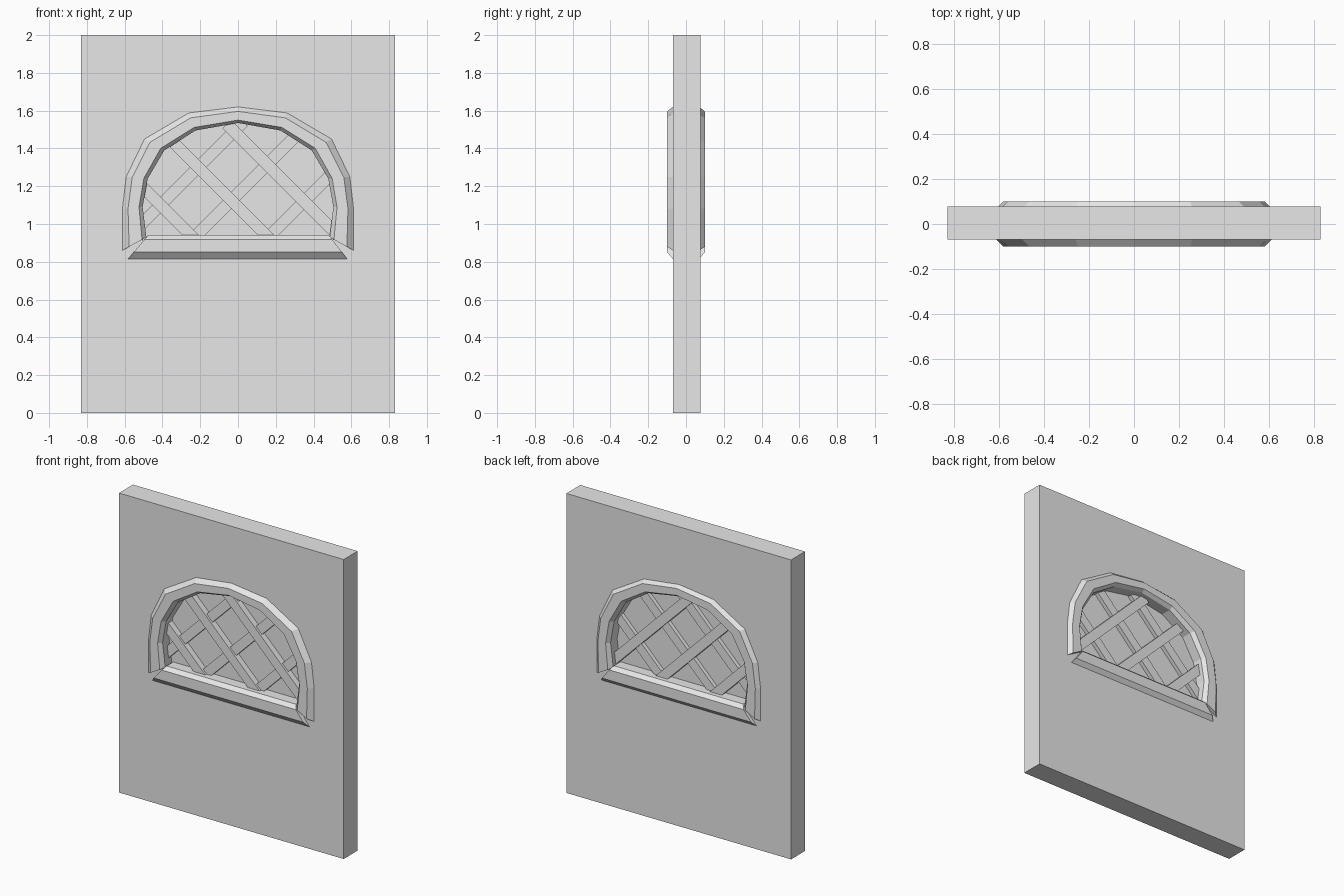
import bpy, bmesh, math
from mathutils import Vector, Matrix

cube = bpy.data.objects.get("Cube")
if cube:
    bpy.data.objects.remove(cube, do_unlink=True)

stone = bpy.data.materials.new("plain grey")
stone.use_nodes = True
stone.diffuse_color = (0.8, 0.8, 0.8, 1)
stone.node_tree.nodes["Principled BSDF"].inputs["Base Color"].default_value = (0.8, 0.8, 0.8, 1)


def finish(bm, name):
    bmesh.ops.recalc_face_normals(bm, faces=bm.faces)
    mesh = bpy.data.meshes.new(name)
    bm.to_mesh(mesh)
    bm.free()
    mesh.materials.append(stone)
    obj = bpy.data.objects.new(name, mesh)
    bpy.context.collection.objects.link(obj)
    return obj


def slab(name, loops, y0, y1):
    """Fill closed x-z outlines (inner ones are holes) and give them depth."""
    bm = bmesh.new()
    edges = []
    for loop in loops:
        vs = [bm.verts.new((x, y0, z)) for x, z in loop]
        edges += [bm.edges.new((a, b)) for a, b in zip(vs, vs[1:] + vs[:1])]
    bmesh.ops.triangle_fill(bm, edges=edges, use_beauty=True, use_dissolve=False)
    out = bmesh.ops.extrude_face_region(bm, geom=bm.faces[:])
    moved = [v for v in out["geom"] if isinstance(v, bmesh.types.BMVert)]
    bmesh.ops.translate(bm, verts=moved, vec=(0, y1 - y0, 0))
    return finish(bm, name)


def moulding(name, outer, inner, section):
    """Sweep a section (share from outer to inner, y) along two matched paths."""
    bm = bmesh.new()
    rings = []
    for o, i in zip(outer, inner):
        o, i = Vector(o), Vector(i)
        ring = []
        for t, y in section:
            p = o.lerp(i, t)
            ring.append(bm.verts.new((p.x, y, p.y)))
        rings.append(ring)
    n = len(section)
    for a, b in zip(rings, rings[1:]):
        for k in range(n):
            bm.faces.new((a[k], a[(k + 1) % n], b[(k + 1) % n], b[k]))
    bm.faces.new(rings[0])
    bm.faces.new(rings[-1])
    return finish(bm, name)


def mirrored(half):
    return half + [(-x, z) for x, z in reversed(half[:-1])]


# Arch outlines, from the left foot up to the crown
outer = mirrored([(-.612, .86), (-.612, 1.08), (-.592, 1.25), (-.495, 1.45), (-.26, 1.588), (0, 1.62)])
inner = mirrored([(-.485, .93), (-.505, 1.09), (-.478, 1.24), (-.39, 1.39), (-.225, 1.495), (0, 1.535)])
opening = [tuple(Vector(o).lerp(Vector(i), .75)) for o, i in zip(outer, inner)]
opening[0], opening[-1] = (-.5, .9), (.5, .9)

# Wall with the arched opening, and the recessed panel closing it
slab("wall", [[(-.83, 0), (.83, 0), (.83, 2), (-.83, 2)], opening], -.07, .077)
slab("window_panel", [opening], -.005, .005)

# Chamfered surround running through the wall
half_section = [(0, .07), (.28, .1), (.82, .1), (1, .075)]
section = half_section + [(t, -y) for t, y in reversed(half_section)]
moulding("arch_frame", outer, inner, section)
moulding("window_sill", [(-.582, .815), (.578, .815)], [(-.475, .942), (.48, .942)], section)


# Diagonal lattice on both sides of the panel
def bar(name, start, end, side, depth, width=.062):
    a, b = Vector(start), Vector(end)
    d = b - a
    bm = bmesh.new()
    bmesh.ops.create_cube(bm, size=1)
    bmesh.ops.scale(bm, vec=(d.length, depth, width), verts=bm.verts)
    mid = (a + b) / 2
    turn = Matrix.Rotation(-math.atan2(d.y, d.x), 4, 'Y')
    bmesh.ops.transform(bm, matrix=Matrix.Translation((mid.x, side * depth / 2, mid.y)) @ turn, verts=bm.verts)
    finish(bm, name)


# Each entry: sum or difference of z and x, then the x range
falling = [(.69, -.52, -.23), (1.09, -.39, .18), (1.47, -.06, .51)]
rising = [(1.51, -.52, .03), (1.16, -.26, .33), (.77, .15, .51)]
for side, label in ((-1, "front"), (1, "back")):
    for k, (c, x0, x1) in enumerate(falling):
        bar(f"{label}_falling_bar_{k + 1}", (x0, c - x0), (x1, c - x1), side, .046)
    for k, (c, x0, x1) in enumerate(rising):
        bar(f"{label}_rising_bar_{k + 1}", (x0, c + x0), (x1, c + x1), side, .032)
